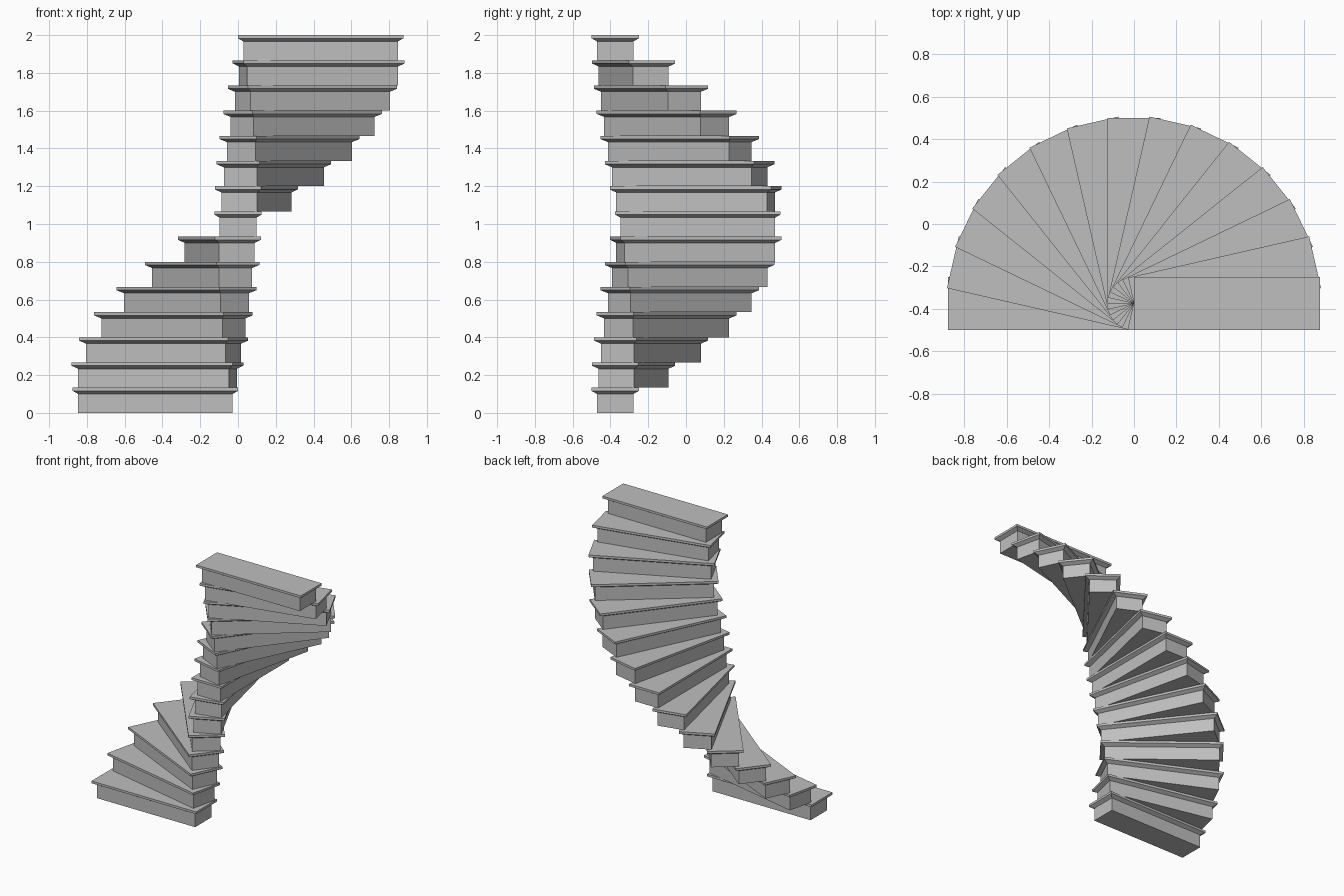
import bpy
import bmesh
import math

STEPS = 15
RISE = 2 / STEPS
LENGTH, WIDTH, LIP = 0.875, 0.25, 0.028
PIVOT_Y = -0.375

default = bpy.data.objects.get("Cube")
if default:
    bpy.data.objects.remove(default, do_unlink=True)

# Plain grey stone
stone = bpy.data.materials.new("stone_grey")
stone.use_nodes = True
colour = (0.52, 0.52, 0.52, 1)
stone.diffuse_color = colour
stone.node_tree.nodes["Principled BSDF"].inputs["Base Color"].default_value = colour


def ring(bm, z, inset):
    """Rectangle of vertices running outward along +x from the pivot."""
    x0, x1 = inset, LENGTH - inset
    y = WIDTH / 2 - inset
    return [bm.verts.new(p) for p in ((x0, -y, z), (x1, -y, z), (x1, y, z), (x0, y, z))]


def step_mesh():
    """Recessed block below a tread with a bevelled overhanging lip."""
    bm = bmesh.new()
    levels = ((0, LIP), (RISE - 0.033, LIP), (RISE - 0.017, 0), (RISE, 0))
    rings = [ring(bm, z, inset) for z, inset in levels]
    for low, high in zip(rings, rings[1:]):
        for i in range(4):
            j = (i + 1) % 4
            bm.faces.new((low[i], low[j], high[j], high[i]))
    bm.faces.new(rings[0][::-1])
    bm.faces.new(rings[-1])
    mesh = bpy.data.meshes.new("step")
    bm.to_mesh(mesh)
    bm.free()
    mesh.materials.append(stone)
    return mesh


# Half-turn winding flight, climbing clockwise
mesh = step_mesh()
for i in range(STEPS):
    step = bpy.data.objects.new(f"step_{i + 1:02d}", mesh)
    step.location = (0, PIVOT_Y, i * RISE)
    step.rotation_euler.z = math.pi * (1 - i / (STEPS - 1))
    bpy.context.collection.objects.link(step)
